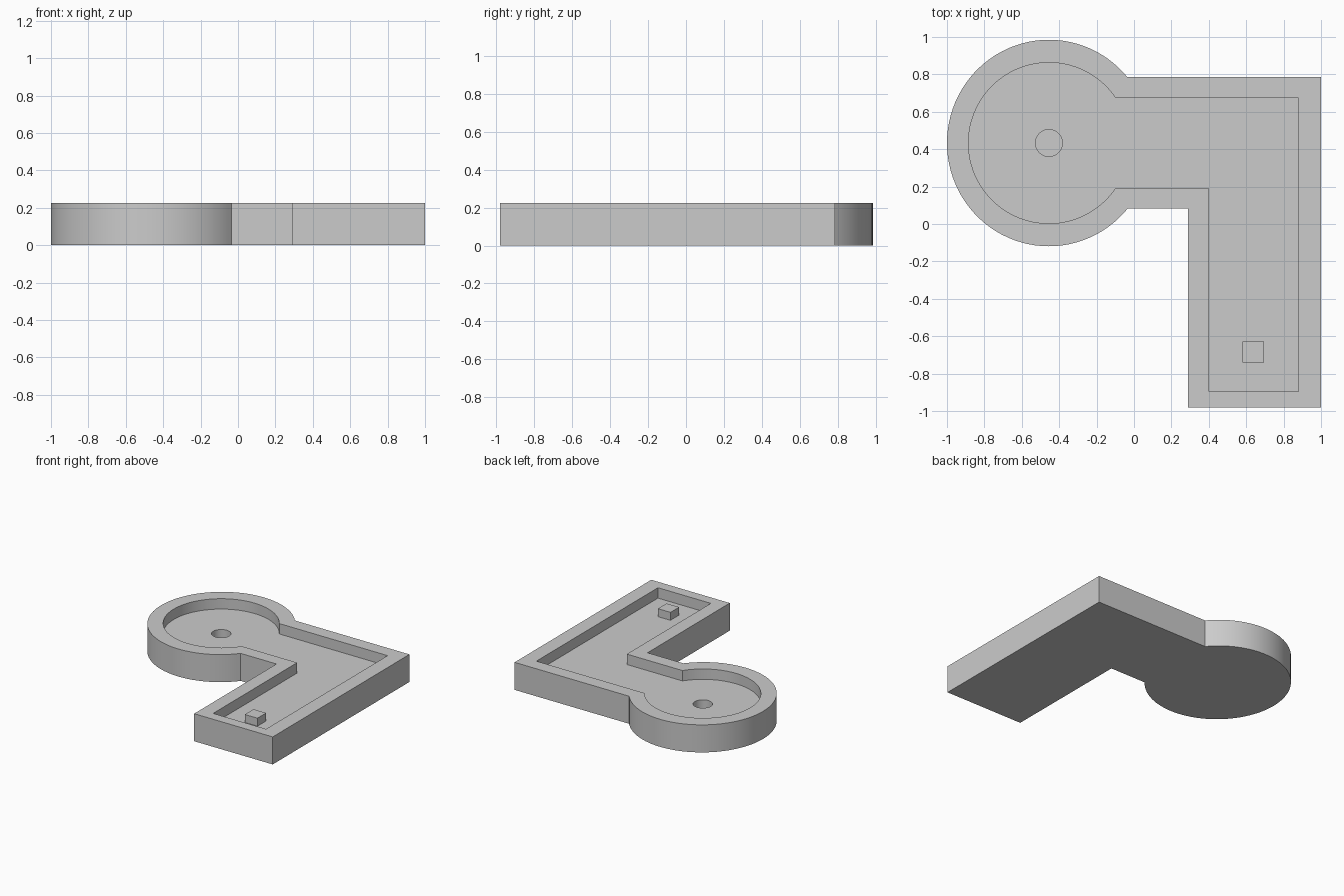
import bpy, bmesh
from math import sin, cos, pi, asin, radians

if "Cube" in bpy.data.objects:
    bpy.data.objects.remove(bpy.data.objects["Cube"])

CX, CY = -0.455, 0.433
TOP, FLOOR, HOLE_Z = 0.225, 0.14, 0.06


def keyhole(rx, ry, lo, hi, x1, x2, y_end, n=72):
    """Round head joined to an L-shaped arm, counter-clockwise outline."""
    a0 = asin((hi - CY) / ry)
    a1 = 2 * pi + asin((lo - CY) / ry)
    pts = []
    for i in range(n + 1):
        a = a0 + (a1 - a0) * i / n
        pts.append((CX + rx * cos(a), CY + ry * sin(a)))
    return pts + [(x1, lo), (x1, y_end), (x2, y_end), (x2, hi)]


def ring(bm, pts, z):
    return [bm.verts.new((x, y, z)) for x, y in pts]


def bridge(bm, a, b):
    n = len(a)
    for i in range(n):
        j = (i + 1) % n
        bm.faces.new((a[i], a[j], b[j], b[i]))


def finish(name, bm):
    bmesh.ops.recalc_face_normals(bm, faces=bm.faces)
    me = bpy.data.meshes.new(name)
    bm.to_mesh(me)
    bm.free()
    ob = bpy.data.objects.new(name, me)
    bpy.context.collection.objects.link(ob)
    bpy.ops.object.select_all(action='DESELECT')
    ob.select_set(True)
    bpy.context.view_layer.objects.active = ob
    bpy.ops.object.shade_smooth_by_angle(angle=radians(30))
    return ob


# Tray body: outer wall, rim, pocket wall, floor with blind hole
outer = keyhole(0.545, 0.552, 0.083, 0.785, 0.29, 1.0, -0.98)
inner = keyhole(0.43, 0.43, 0.19, 0.675, 0.402, 0.88, -0.895)
circle = [(CX + 0.072 * cos(2 * pi * i / 40), CY + 0.072 * sin(2 * pi * i / 40))
          for i in range(40)]
bm = bmesh.new()
base = ring(bm, outer, 0)
rim_out = ring(bm, outer, TOP)
rim_in = ring(bm, inner, TOP)
floor = ring(bm, inner, FLOOR)
hole_top = ring(bm, circle, FLOOR)
hole_bottom = ring(bm, circle, HOLE_Z)
bm.faces.new(base)
bm.faces.new(hole_bottom)
for a, b in ((base, rim_out), (rim_out, rim_in), (rim_in, floor), (hole_top, hole_bottom)):
    bridge(bm, a, b)
edges = []
for loop in (floor, hole_top):
    edges += [bm.edges.get((loop[i - 1], loop[i])) for i in range(len(loop))]
bmesh.ops.triangle_fill(bm, edges=edges, use_beauty=True, use_dissolve=False, normal=(0, 0, 1))
finish("tray_body", bm)

# Small square peg on the pocket floor
bpy.ops.mesh.primitive_cube_add(size=1, location=(0.638, -0.685, (FLOOR + 0.205) / 2))
peg = bpy.context.object
peg.name = "square_peg"
peg.scale = (0.114, 0.112, 0.205 - FLOOR)
